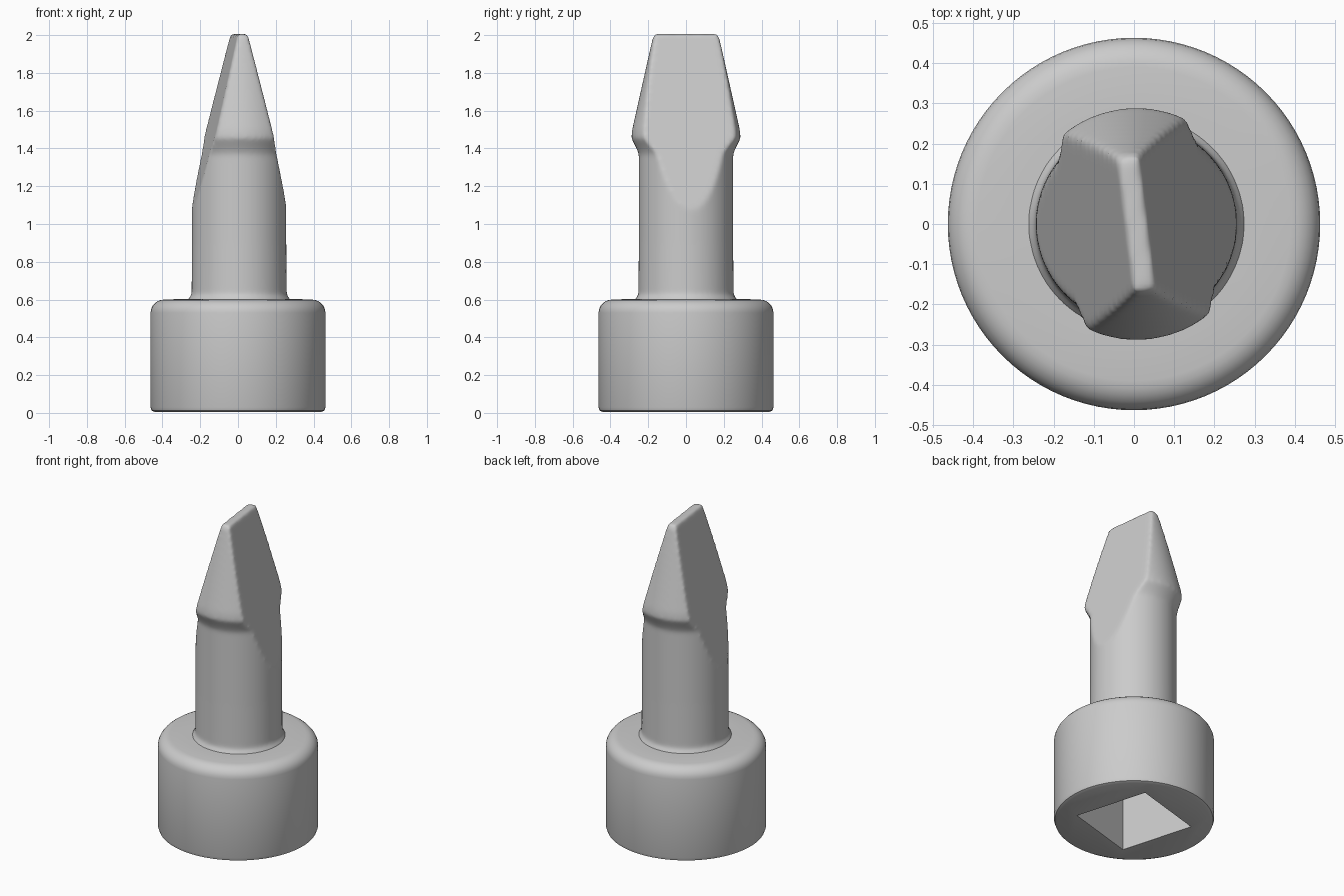
import bpy, bmesh
from math import pi, radians, sin, cos
from mathutils import Vector, Matrix

old = bpy.data.objects.get("Cube")
if old:
    bpy.data.objects.remove(old, do_unlink=True)

grey = bpy.data.materials.new("matte grey")
grey.use_nodes = True
colour = (0.6, 0.6, 0.6, 1)
grey.diffuse_color = colour
grey.node_tree.nodes["Principled BSDF"].inputs["Base Color"].default_value = colour


def lathe(profile, segments=64):
    """Closed solid of revolution from (radius, height) points."""
    bm = bmesh.new()
    rings = [[bm.verts.new((r * cos(2 * pi * i / segments), r * sin(2 * pi * i / segments), z))
              for i in range(segments)] for r, z in profile]
    for low, high in zip(rings, rings[1:]):
        for i in range(segments):
            j = (i + 1) % segments
            bm.faces.new((low[i], low[j], high[j], high[i]))
    bm.faces.new(rings[0][::-1])
    bm.faces.new(rings[-1])
    return bm


def make_object(name, bm):
    bmesh.ops.recalc_face_normals(bm, faces=bm.faces[:])
    mesh = bpy.data.meshes.new(name)
    bm.to_mesh(mesh)
    bm.free()
    mesh.materials.append(grey)
    obj = bpy.data.objects.new(name, mesh)
    bpy.context.collection.objects.link(obj)
    return obj


def select(obj):
    bpy.ops.object.select_all(action='DESELECT')
    obj.select_set(True)
    bpy.context.view_layer.objects.active = obj


# Collar: short drum with a rounded shoulder
shoulder = [(0.39 + 0.073 * cos(a), 0.53 + 0.07 * sin(a))
            for a in (radians(15 * k) for k in range(7))]
collar = make_object("collar", lathe(
    [(0.44, 0.005), (0.457, 0.012), (0.463, 0.03)] + shoulder + [(0.3, 0.603)], 96))

# Square socket cut into the underside of the collar
SOCKET_TURN = radians(16)
SOCKET_DEPTH = 0.45
bm = bmesh.new()
bmesh.ops.create_cube(bm, size=1, matrix=Matrix.Rotation(SOCKET_TURN, 4, 'Z')
                      @ Matrix.Translation((0, 0, SOCKET_DEPTH - 0.5))
                      @ Matrix.Diagonal((0.474, 0.474, 1, 1)))
cutter = make_object("socket_cutter", bm)
cutter.hide_render = True
cut = collar.modifiers.new("socket", 'BOOLEAN')
cut.operation = 'DIFFERENCE'
cut.solver = 'EXACT'
cut.object = cutter
select(collar)
bpy.ops.object.modifier_apply(modifier=cut.name)
bpy.data.objects.remove(cutter, do_unlink=True)
bpy.ops.object.shade_smooth_by_angle(angle=radians(35))

# Small rounded rib in one inner corner of the socket
corner = SOCKET_TURN - radians(45)
bm = lathe([(0.01, 0.13), (0.03, 0.14), (0.04, 0.165), (0.04, 0.46)], 20)
bmesh.ops.translate(bm, verts=bm.verts[:], vec=(0.29 * cos(corner), 0.29 * sin(corner), 0))
select(make_object("socket_rib", bm))
bpy.ops.object.shade_smooth_by_angle(angle=radians(50))

# Shaft and blade: flared round bar sliced by two sloping planes
bm = lathe([(0.27, 0.52), (0.275, 0.595), (0.252, 0.625), (0.25, 0.9), (0.25, 1.37),
            (0.262, 1.40), (0.29, 1.455), (0.285, 1.5), (0.178, 1.98), (0.165, 2.006)])
for side in (1, -1):
    result = bmesh.ops.bisect_plane(
        bm, geom=bm.verts[:] + bm.edges[:] + bm.faces[:], dist=1e-5,
        plane_co=Vector((side * 0.028, 0, 2)), plane_no=Vector((side, 0, 0.24)),
        clear_outer=True)
    rim = [g for g in result["geom_cut"] if isinstance(g, bmesh.types.BMEdge)]
    bmesh.ops.edgeloop_fill(bm, edges=rim)
bmesh.ops.rotate(bm, verts=bm.verts[:], matrix=Matrix.Rotation(radians(7), 3, 'Z'))
bmesh.ops.translate(bm, verts=bm.verts[:], vec=(0.006, 0, 0))
blade = make_object("shaft_and_blade", bm)

# Soften the sliced edges
remesh = blade.modifiers.new("even_mesh", 'REMESH')
remesh.mode = 'VOXEL'
remesh.voxel_size = 0.011
remesh.use_smooth_shade = True
soften = blade.modifiers.new("soften", 'SMOOTH')
soften.factor = 0.5
soften.iterations = 10
